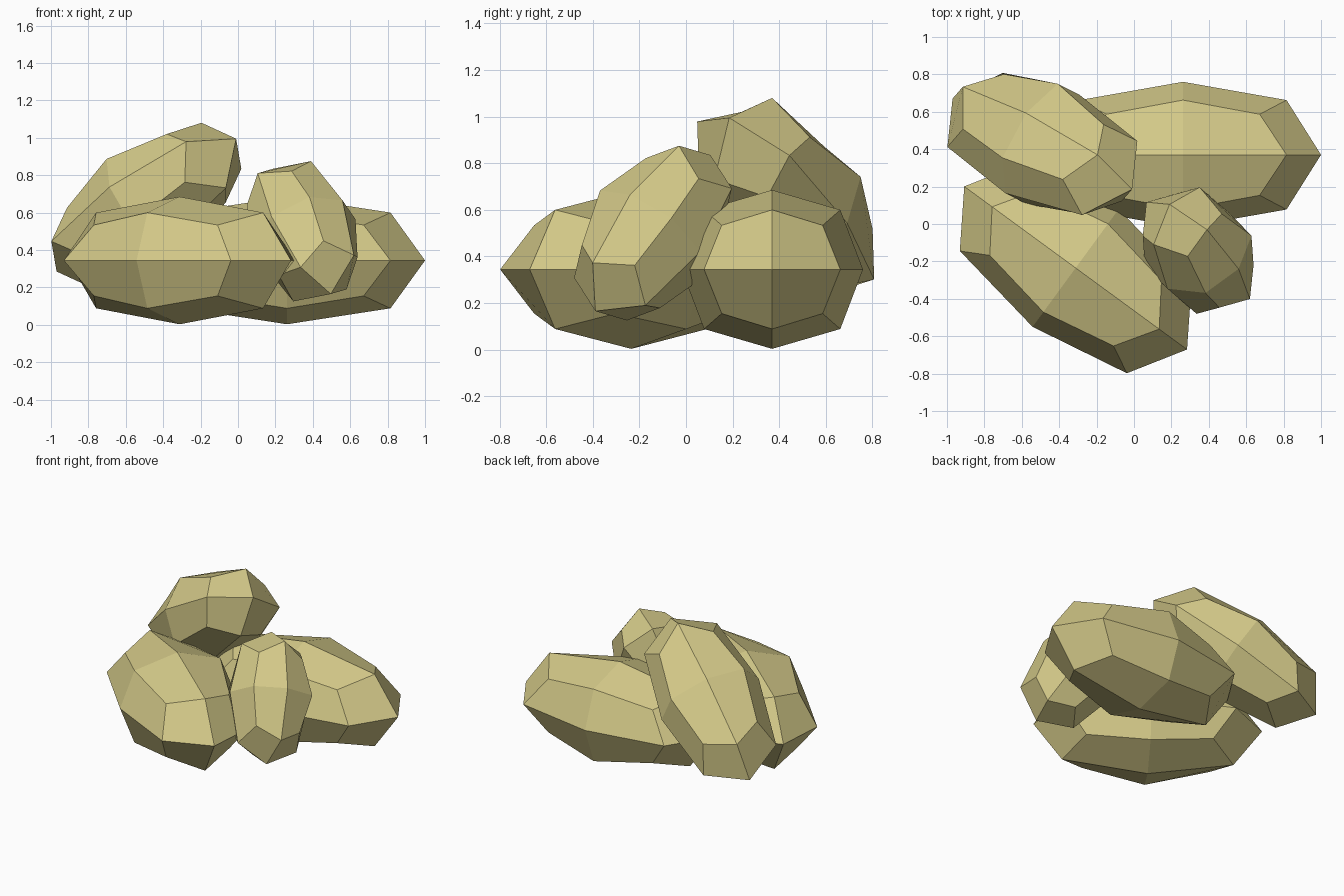
import bpy, bmesh
from math import radians
from mathutils import Matrix, Vector

if "Cube" in bpy.data.objects:
    bpy.data.objects.remove(bpy.data.objects["Cube"])

sand = bpy.data.materials.new("sandstone")
sand.diffuse_color = (0.66, 0.59, 0.25, 1)
sand.use_nodes = True
sand.node_tree.nodes["Principled BSDF"].inputs["Base Color"].default_value = sand.diffuse_color

# Weights that round a once-divided cube: face centres, edge middles, corners
ROUND = {1: 1.0, 2: 0.75, 3: 5 / 9}


def stone(name, centre, axes):
    """Faceted stone from a centre and its three half-axis vectors."""
    bm = bmesh.new()
    bmesh.ops.create_cube(bm, size=2)
    bmesh.ops.subdivide_edges(bm, edges=bm.edges[:], cuts=1, use_grid_fill=True)
    basis = Matrix(axes).transposed()
    for v in bm.verts:
        used = sum(abs(c) > 0.5 for c in v.co)
        v.co = basis @ (v.co * ROUND[used]) + Vector(centre)
    bmesh.ops.recalc_face_normals(bm, faces=bm.faces[:])
    mesh = bpy.data.meshes.new(name)
    bm.to_mesh(mesh)
    bm.free()
    mesh.materials.append(sand)
    obj = bpy.data.objects.new(name, mesh)
    bpy.context.collection.objects.link(obj)
    return obj


def flat_axes(angle):
    """Half-axes of a large stone lying level, turned about z."""
    turn = Matrix.Rotation(radians(angle), 3, 'Z')
    return [turn @ Vector(a) for a in ((0.738, 0, 0), (0, 0.39, 0), (0, 0, 0.341))]


# Two large stones lying on the ground
stone("back_stone", (0.262, 0.37, 0.344), flat_axes(0))
stone("front_stone", (-0.312, -0.235, 0.344), flat_axes(-36.2))

# Tilted stone resting on top of them
stone("top_stone", (-0.49, 0.428, 0.64),
      [(0.48, -0.2425, 0.355), (-0.087, 0.165, 0.232), (0.197, 0.264, -0.097)])

# Small stone leaning in the gap
stone("small_stone", (0.343, -0.142, 0.5),
      [(-0.153, 0.247, 0.335), (0.216, -0.098, 0.165), (-0.164, -0.204, 0.079)])
